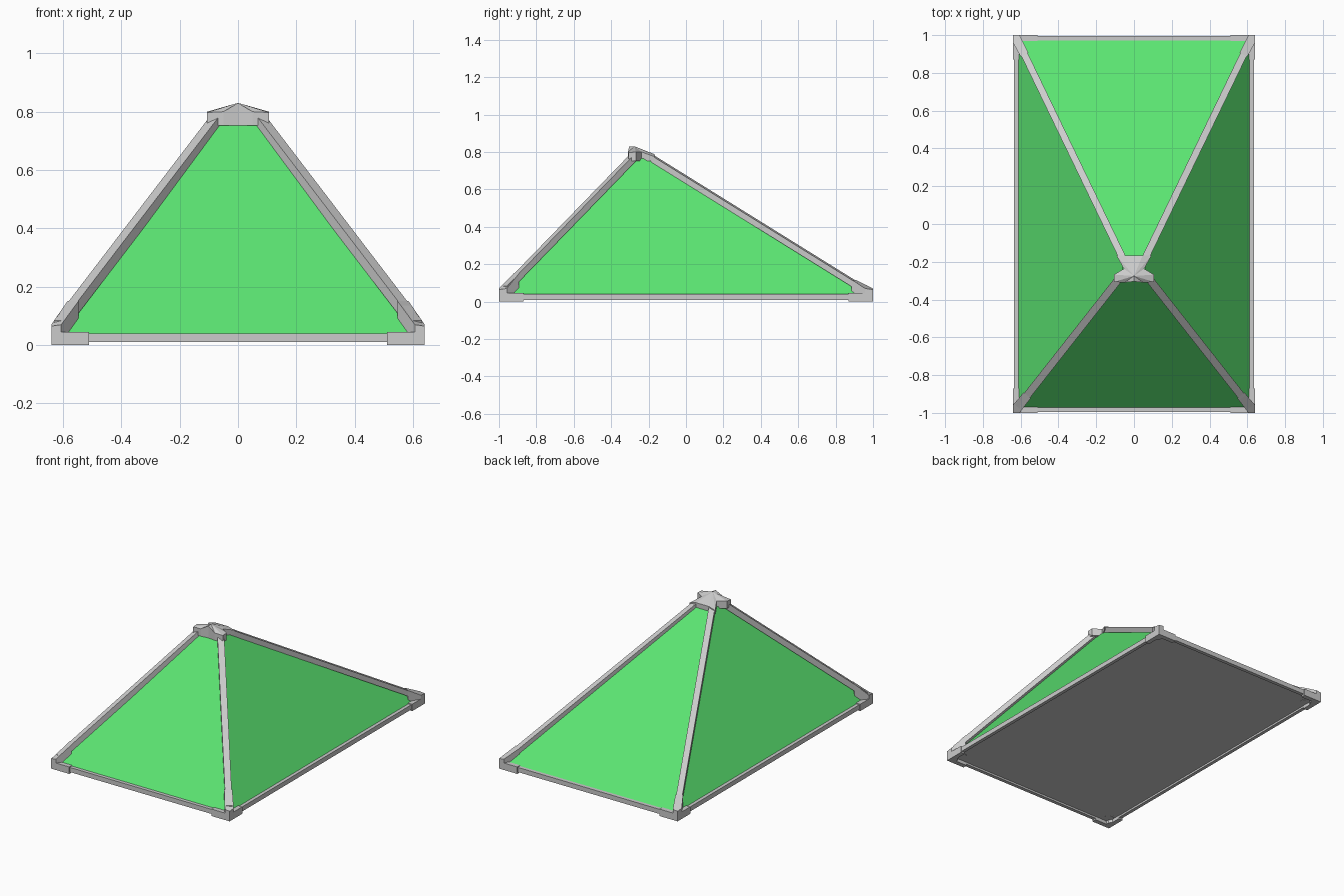
import bpy, bmesh
from mathutils import Vector

if "Cube" in bpy.data.objects:
    bpy.data.objects.remove(bpy.data.objects["Cube"])

green = bpy.data.materials.new("green_fabric")
green.diffuse_color = (0.104, 0.774, 0.166, 1)
green.use_nodes = True
green.node_tree.nodes["Principled BSDF"].inputs["Base Color"].default_value = green.diffuse_color


def make(name, verts, faces, mat=None):
    me = bpy.data.meshes.new(name)
    me.from_pydata([tuple(v) for v in verts], [], faces)
    bm = bmesh.new()
    bm.from_mesh(me)
    bmesh.ops.recalc_face_normals(bm, faces=bm.faces)
    bm.to_mesh(me)
    bm.free()
    ob = bpy.data.objects.new(name, me)
    bpy.context.collection.objects.link(ob)
    if mat:
        me.materials.append(mat)
    return ob


def prism(name, bottom, top, mat=None):
    """Closed solid between two matching rings."""
    n = len(bottom)
    faces = [tuple(range(n)), tuple(range(n, 2 * n))]
    faces += [(i, (i + 1) % n, n + (i + 1) % n, n + i) for i in range(n)]
    return make(name, list(bottom) + list(top), faces, mat)


def box(name, x0, x1, y0, y1, z0, z1):
    ring = [(x0, y0), (x1, y0), (x1, y1), (x0, y1)]
    return prism(name, [(x, y, z0) for x, y in ring], [(x, y, z1) for x, y in ring])


def pole(name, a, b, w, h):
    """Bar with upright sides between two points."""
    a, b = Vector(a), Vector(b)
    d = (b - a).normalized()
    s = d.cross(Vector((0, 0, 1))).normalized() * w / 2
    u = Vector((0, 0, h / 2))
    ring = [s + u, s - u, -s - u, -s + u]
    return prism(name, [a + r for r in ring], [b + r for r in ring])


# Sloping panels and the flat underside
prism("pyramid_panels",
      [(-.615, -.975, .036), (.615, -.975, .036), (.615, .975, .036), (-.615, .975, .036)],
      [(-.06, -.29, .765), (.06, -.29, .765), (.06, -.18, .765), (-.06, -.18, .765)],
      green)
box("floor_panel", -.62, .62, -.98, .98, .022, .034)

# Base rails
for s, side in ((-1, "left"), (1, "right")):
    box(side + "_rail", s * .612, s * .634, -.98, .98, .01, .04)
for s, side in ((-1, "front"), (1, "back")):
    box(side + "_rail", -.62, .62, s * .971, s * .994, .01, .04)

# Corner joints and hip poles
for end, sy, foot, head, width, height, rise in (
        ("front", -1, (.615, -.97, .062), (.068, -.275, .778), .04, .044, .02),
        ("back", 1, (.614, .968, .052), (.06, -.18, .765), .037, .036, .016)):
    f, h = Vector(foot), Vector(head)
    for sx, side in ((-1, "left"), (1, "right")):
        tag = end + "_" + side
        m = lambda v: Vector((v[0] * sx, v[1], v[2]))
        pole(tag + "_pole", m(f), m(h), width, height)
        # L-shaped foot bracket
        ring = [(.64, 1), (.51, 1), (.51, .97), (.595, .97), (.595, .95),
                (.61, .93), (.61, .87), (.64, .87)]
        prism(tag + "_bracket", [(x * sx, y * sy, 0) for x, y in ring],
              [(x * sx, y * sy, .045) for x, y in ring])
        # Sleeve over the lower pole end
        d = (h - f) / (h - f).to_2d().length
        p = f + d * .08
        n = Vector((-d.y, d.x, 0)).normalized() * (width / 2 + .004)
        if n.x < 0:
            n = -n
        a, b = p + n, p - n
        ring = [(.64, sy), (.64, sy * .958), (a.x, a.y), (b.x, b.y), (.606, sy)]
        tops = [.065, .07, p.z + height / 2 + .002, p.z + height / 2 + .002, .07]
        prism(tag + "_sleeve", [(x * sx, y, .02) for x, y in ring],
              [(x * sx, y, z) for (x, y), z in zip(ring, tops)])

# Faceted peak cap with four short arms
half = [(0, -.304, .83), (.05, -.31, .80), (.106, -.307, .797), (.106, -.268, .80),
        (.054, -.237, .80), (.092, -.168, .775), (.045, -.168, .788)]
ring = half + [(-x, y, z) for x, y, z in reversed(half[1:])]
# Flat-topped crown: ridge points over the two front arms and the centre
crown = [(0, -.275, .83), (0, -.24, .752)]
n = len(ring)
verts = [(x, y, .752) for x, y, z in ring] + ring + crown
faces = []
for i in range(n):
    j = (i + 1) % n
    faces += [(i, j, n + j, n + i), (n + i, n + j, 2 * n), (j, i, 2 * n + 1)]
make("peak_cap", verts, faces)
